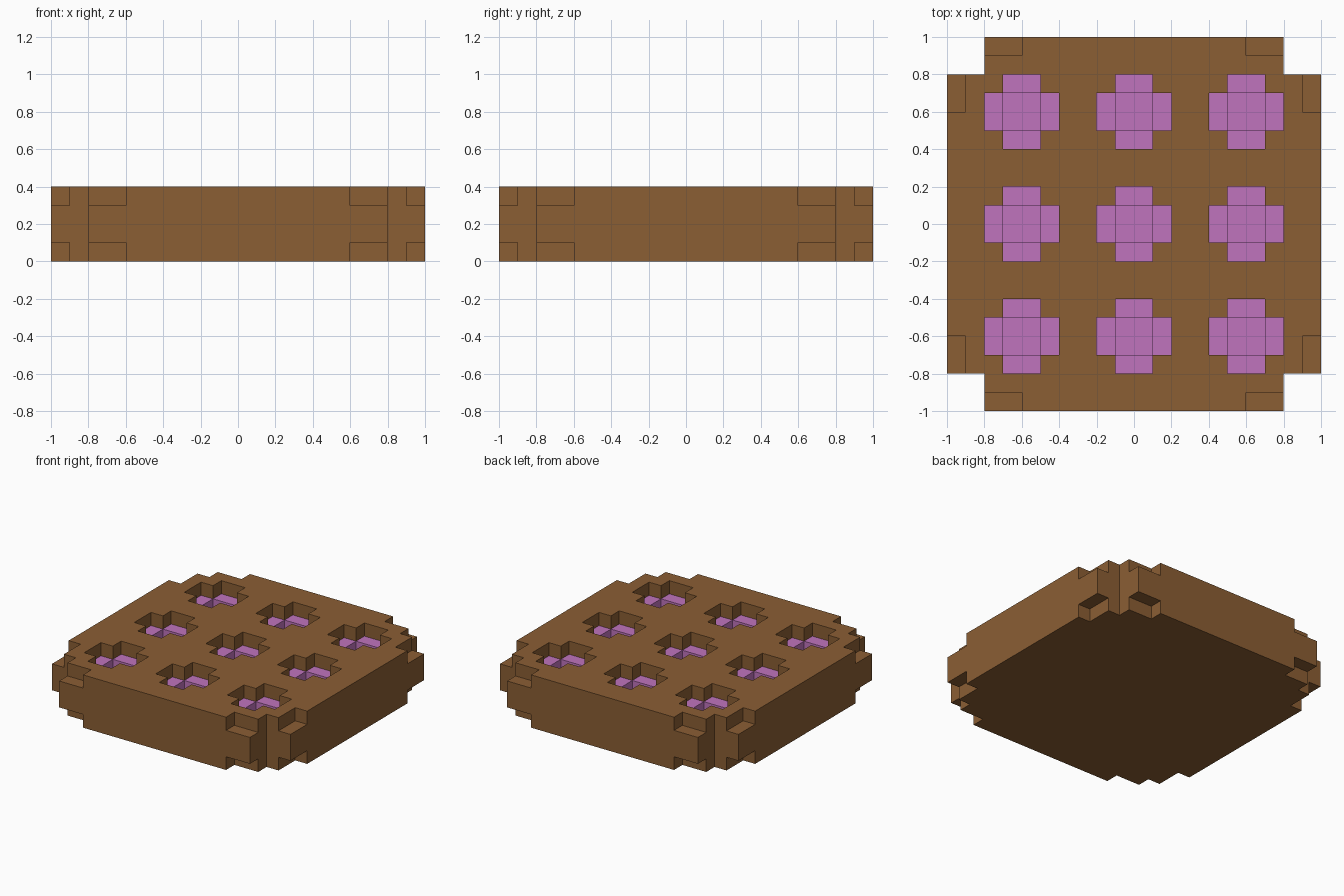
import bpy
import bmesh

default_cube = bpy.data.objects.get("Cube")
if default_cube:
    bpy.data.objects.remove(default_cube, do_unlink=True)


def make_material(name, rgb):
    mat = bpy.data.materials.new(name)
    mat.use_nodes = True
    mat.diffuse_color = (*rgb, 1)
    mat.node_tree.nodes["Principled BSDF"].inputs["Base Color"].default_value = (*rgb, 1)
    return mat


brown = make_material("brown", (0.258, 0.112, 0.034))
pink = make_material("pink", (0.527, 0.174, 0.509))


def square(cx, cy, hx, hy):
    return [(cx - hx, cy - hy), (cx + hx, cy - hy), (cx + hx, cy + hy), (cx - hx, cy + hy)]


def notched_square(cx, cy, outer, inner):
    """Square outline whose corners are stepped in from outer to inner."""
    a, b = outer, inner
    quarter = [(a, -b), (a, b), (b, b)]
    points = []
    for _ in range(4):
        points += quarter
        quarter = [(-y, x) for x, y in quarter]
    return [(cx + x, cy + y) for x, y in points]


def add_prism(bm, outline, z0, z1):
    face = bm.faces.new([bm.verts.new((x, y, z0)) for x, y in outline])
    new = bmesh.ops.extrude_face_region(bm, geom=[face])["geom"]
    top = [v for v in new if isinstance(v, bmesh.types.BMVert)]
    bmesh.ops.translate(bm, verts=top, vec=(0, 0, z1 - z0))


def make_object(name, prisms):
    bm = bmesh.new()
    for outline, z0, z1 in prisms:
        add_prism(bm, outline, z0, z1)
    bmesh.ops.recalc_face_normals(bm, faces=bm.faces)
    mesh = bpy.data.meshes.new(name)
    bm.to_mesh(mesh)
    bm.free()
    obj = bpy.data.objects.new(name, mesh)
    bpy.context.collection.objects.link(obj)
    return obj


# Slab with stepped vertical corners
slab = make_object("slab", [(notched_square(0, 0, 1.0, 0.8), 0, 0.4)])
slab.data.materials.append(brown)
slab.data.materials.append(pink)

# Small notches at the top and bottom of every corner
notches = []
for sx in (-1, 1):
    for sy in (-1, 1):
        for z0, z1 in ((-0.1, 0.1), (0.3, 0.5)):
            notches.append((square(sx * 0.75, sy * 1.0, 0.15, 0.1), z0, z1))
            notches.append((square(sx * 1.0, sy * 0.75, 0.1, 0.15), z0, z1))

# Three by three pits: a cross-shaped upper step and a square deeper centre
spots = [(x, y) for x in (-0.6, 0, 0.6) for y in (-0.6, 0, 0.6)]
upper = [(notched_square(x, y, 0.2, 0.1), 0.3, 0.5) for x, y in spots]
deep = [(square(x, y, 0.1, 0.1), 0.2, 0.5) for x, y in spots]

bpy.context.view_layer.objects.active = slab
for name, prisms in (("notch_cutter", notches), ("pit_cutter", upper), ("centre_cutter", deep)):
    cutter = make_object(name, prisms)
    cutter.hide_render = True
    mod = slab.modifiers.new(name, "BOOLEAN")
    mod.operation = "DIFFERENCE"
    mod.solver = "EXACT"
    mod.object = cutter
    bpy.ops.object.modifier_apply(modifier=mod.name)
    bpy.data.objects.remove(cutter, do_unlink=True)

# Pit floors and the walls of the deeper centres are pink
for face in slab.data.polygons:
    x, y, z = face.center
    in_pit = 0.19 < z < 0.31 and max(abs(x), abs(y)) < 0.81
    face.material_index = 1 if in_pit and (z > 0.21 or face.normal.z > 0.5) else 0
    # Outer side faces stay brown
    if abs(face.normal.z) < 0.5 and z < 0.24:
        face.material_index = 0
    face.use_smooth = False
